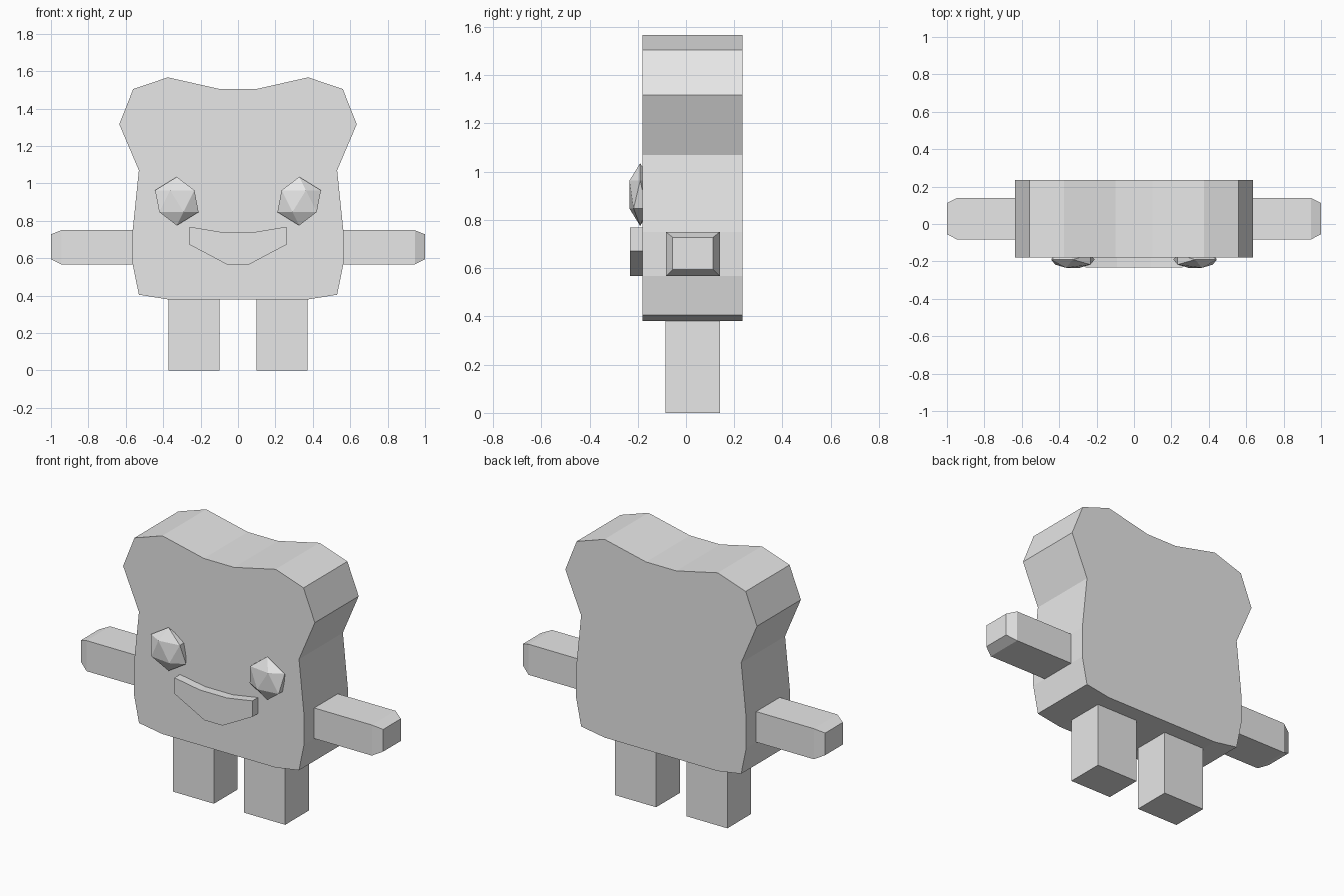
import bpy, bmesh
from mathutils import Matrix

if "Cube" in bpy.data.objects:
    bpy.data.objects.remove(bpy.data.objects["Cube"])

grey = bpy.data.materials.new("light_grey")
grey.diffuse_color = (0.8, 0.8, 0.8, 1)
grey.use_nodes = True
grey.node_tree.nodes["Principled BSDF"].inputs["Base Color"].default_value = grey.diffuse_color


def finish(bm, name):
    bmesh.ops.recalc_face_normals(bm, faces=bm.faces)
    mesh = bpy.data.meshes.new(name)
    bm.to_mesh(mesh)
    bm.free()
    mesh.materials.append(grey)
    obj = bpy.data.objects.new(name, mesh)
    bpy.context.collection.objects.link(obj)
    return obj


def slab(name, half, y0, y1):
    """Extrude a left-right symmetric (x, z) half outline along y."""
    bm = bmesh.new()
    outline = half + [(-x, z) for x, z in reversed(half)]
    face = bm.faces.new([bm.verts.new((x, y0, z)) for x, z in outline])
    ext = bmesh.ops.extrude_face_region(bm, geom=[face], use_keep_orig=True)
    for v in ext["geom"]:
        if isinstance(v, bmesh.types.BMVert):
            v.co.y = y1
    return finish(bm, name)


def block(name, lo, hi):
    """Box between two corners."""
    bm = bmesh.new()
    bmesh.ops.create_cube(bm, size=1)
    for v in bm.verts:
        v.co = [a if c < 0 else b for c, a, b in zip(v.co, lo, hi)]
    return finish(bm, name)


# Bread-slice body
slab("body", [(0.10, 1.505), (0.375, 1.567), (0.56, 1.505), (0.635, 1.317),
              (0.53, 1.07), (0.563, 0.75), (0.563, 0.567), (0.53, 0.405),
              (0.375, 0.38), (0.10, 0.38)], -0.18, 0.235)

# Smiling mouth
slab("mouth", [(0.09, 0.74), (0.258, 0.768), (0.258, 0.672), (0.06, 0.567)], -0.232, -0.18)

for side, s in (("right", 1), ("left", -1)):
    # Leg
    xs = sorted((0.10 * s, 0.372 * s))
    block(side + "_leg", (xs[0], -0.085, 0), (xs[1], 0.14, 0.38))

    # Arm with a tapered tip
    bm = bmesh.new()
    rings = []
    for x, inset in ((0.54, 0), (0.945, 0), (1.0, 0.028)):
        y0, y1, z0, z1 = -0.083 + inset, 0.14 - inset, 0.567 + inset, 0.75 - inset * 0.8
        rings.append([bm.verts.new((x * s, y, z))
                      for y, z in ((y0, z0), (y1, z0), (y1, z1), (y0, z1))])
    for a, b in zip(rings, rings[1:]):
        for i in range(4):
            j = (i + 1) % 4
            bm.faces.new((a[i], a[j], b[j], b[i]))
    bm.faces.new(rings[0])
    bm.faces.new(rings[-1])
    finish(bm, side + "_arm")

    # Faceted, flattened eye
    bm = bmesh.new()
    bmesh.ops.create_icosphere(bm, subdivisions=1, radius=1,
                               matrix=Matrix.Translation((0.327 * s, -0.19, 0.905))
                               @ Matrix.Diagonal((0.13 * s, 0.052, 0.13, 1)))
    finish(bm, side + "_eye")
